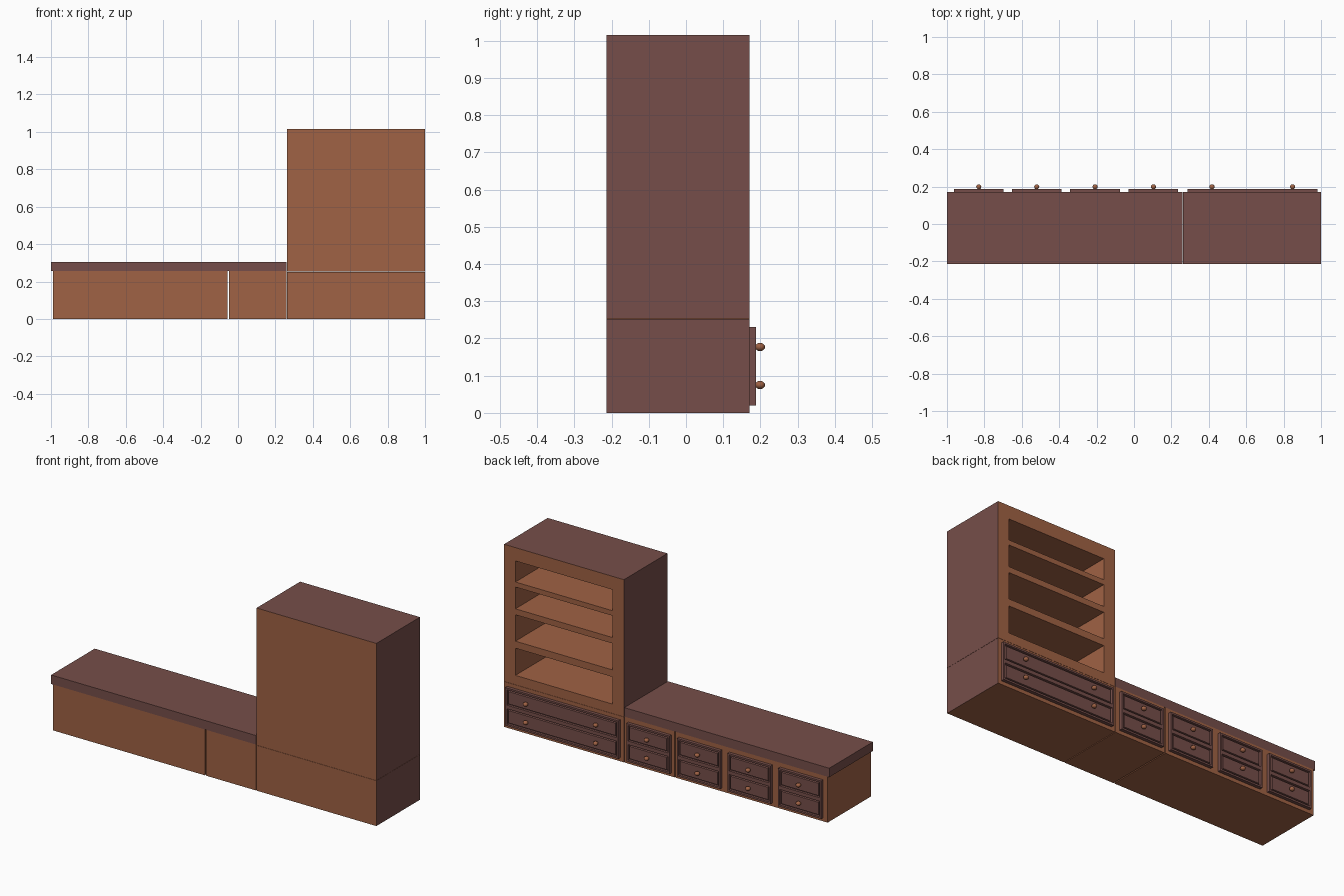
import bpy, bmesh
from mathutils import Vector, Matrix

if "Cube" in bpy.data.objects:
    bpy.data.objects.remove(bpy.data.objects["Cube"])


def material(name, rgb):
    m = bpy.data.materials.new(name)
    m.diffuse_color = (*rgb, 1)
    m.use_nodes = True
    m.node_tree.nodes["Principled BSDF"].inputs["Base Color"].default_value = m.diffuse_color
    return m


WOOD = material("warm wood", (0.35, 0.122, 0.058))
DARK = material("dark stained wood", (0.181, 0.076, 0.067))
Y0, Y1 = -0.213, 0.17          # carcass depth


def box_bm(x, y, z):
    bm = bmesh.new()
    size = Vector((x[1] - x[0], y[1] - y[0], z[1] - z[0]))
    mid = Vector((x[0] + x[1], y[0] + y[1], z[0] + z[1])) / 2
    bmesh.ops.create_cube(bm, size=1, matrix=Matrix.Translation(mid) @ Matrix.Diagonal((*size, 1)))
    return bm


def cut(bm, co, no):
    geom = bm.verts[:] + bm.edges[:] + bm.faces[:]
    bmesh.ops.bisect_plane(bm, geom=geom, plane_co=co, plane_no=no)


def finish(name, bm, mats, rule=None):
    bmesh.ops.recalc_face_normals(bm, faces=bm.faces[:])
    if rule:
        for f in bm.faces:
            f.material_index = 1 if rule(f.normal, f.calc_center_median()) else 0
    me = bpy.data.meshes.new(name)
    bm.to_mesh(me)
    bm.free()
    for m in mats:
        me.materials.append(m)
    ob = bpy.data.objects.new(name, me)
    bpy.context.collection.objects.link(ob)
    return ob


# Low base cabinets
finish("long_base", box_bm((-0.99, -0.055), (Y0, Y1), (0, 0.255)), [WOOD])
finish("short_base", box_bm((-0.049, 0.259), (Y0, Y1), (0, 0.255)), [WOOD])

# Base under the bookcase, dark on its ends
finish("bookcase_base", box_bm((0.263, 1), (Y0, Y1), (0, 0.252)), [WOOD, DARK],
       lambda n, c: abs(n.x) > 0.9)

# Counter top
finish("counter_top", box_bm((-1, 0.26), (Y0, Y1), (0.255, 0.305)), [DARK])

# Bookcase with four recessed shelf bays, dark outside ends and top
bays = [(0.305, 0.456), (0.495, 0.642), (0.675, 0.796), (0.824, 0.941)]
bm = box_bm((0.263, 1), (Y0, Y1), (0.253, 1.015))
for x in (0.333, 0.93):
    cut(bm, (x, 0, 0), (1, 0, 0))
for bay in bays:
    for z in bay:
        cut(bm, (0, 0, z), (0, 0, 1))
openings = []
for f in bm.faces:
    c = f.calc_center_median()
    if f.normal.y > 0.9 and 0.333 < c.x < 0.93 and any(a < c.z < b for a, b in bays):
        openings.append(f)
new = bmesh.ops.extrude_discrete_faces(bm, faces=openings)["faces"]
bmesh.ops.translate(bm, vec=(0, -0.355, 0), verts=list({v for f in new for v in f.verts}))
finish("bookcase", bm, [WOOD, DARK],
       lambda n, c: c.x < 0.265 or c.x > 0.998 or c.z > 1.013)


# Drawer panel: two drawer fronts, each outlined by a groove
def drawer_panel(name, x0, x1):
    bm = box_bm((x0, x1), (Y1 - 0.002, 0.188), (0.02, 0.231))
    cut(bm, (0, 0, 0.1255), (0, 0, 1))
    fronts = [f for f in bm.faces if f.normal.y > 0.9]
    for thick, depth in ((0.014, 0), (0.002, -0.01), (0.006, 0), (0.004, 0.008)):
        bmesh.ops.inset_individual(bm, faces=fronts, thickness=thick, depth=depth)
    finish(name, bm, [DARK])


# Round drawer knob
def knob(name, x, z):
    bm = bmesh.new()
    mat = Matrix.Translation((x, 0.199, z)) @ Matrix.Diagonal((0.0135, 0.0135, 0.011, 1))
    bmesh.ops.create_uvsphere(bm, u_segments=16, v_segments=10, radius=1, matrix=mat)
    for f in bm.faces:
        f.smooth = True
    finish(name, bm, [WOOD])


panels = [(-0.963, -0.698, (-0.83,)), (-0.652, -0.387, (-0.52,)),
          (-0.341, -0.076, (-0.208,)), (-0.03, 0.235, (0.104,)),
          (0.285, 0.98, (0.417, 0.848))]
for i, (x0, x1, knobs) in enumerate(panels, 1):
    drawer_panel(f"drawer_panel_{i}", x0, x1)
    for j, x in enumerate(knobs, 1):
        for row, z in (("lower", 0.075), ("upper", 0.177)):
            knob(f"knob_{i}_{j}_{row}", x, z)
